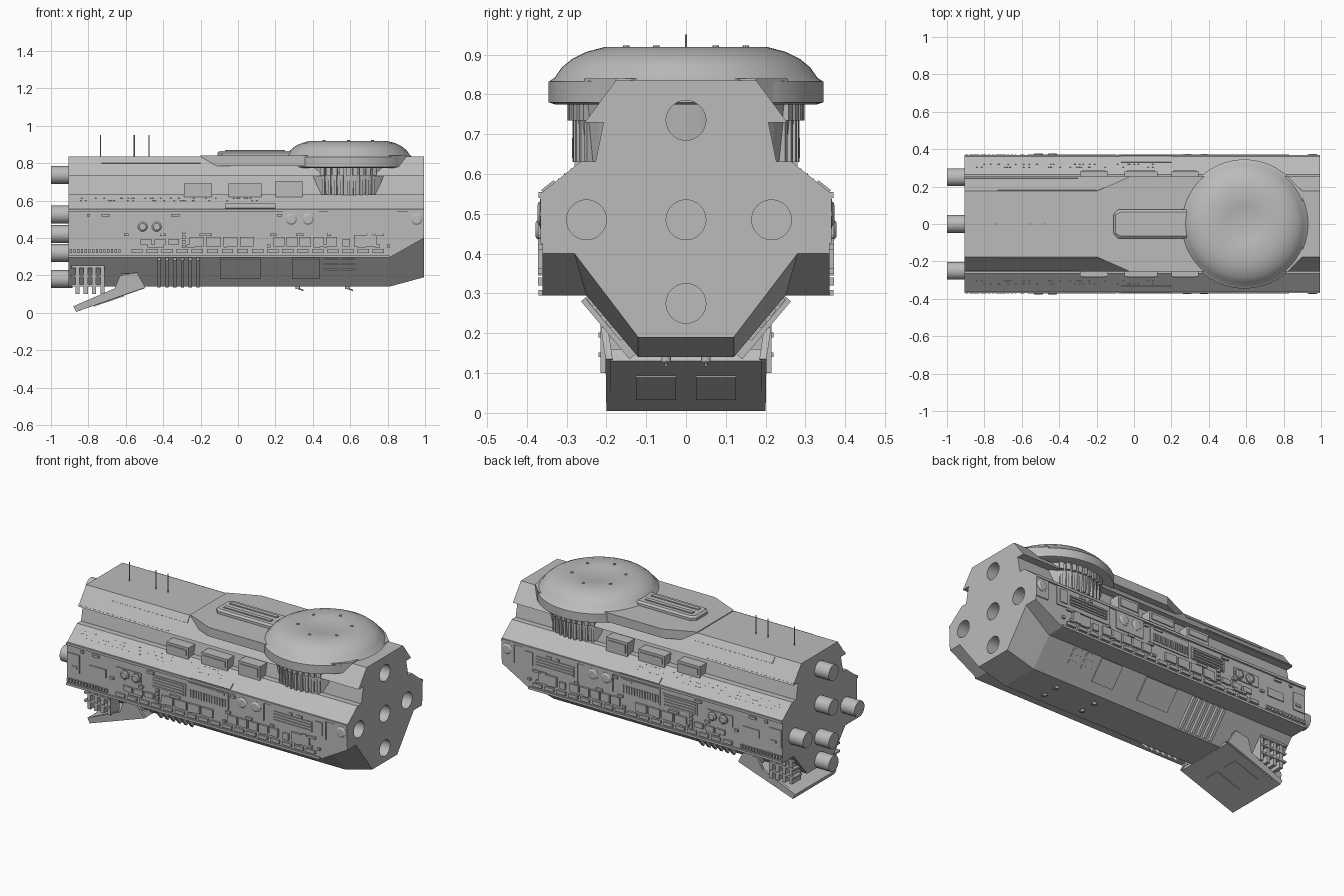
import bpy, bmesh, math, random
from mathutils import Matrix, Vector

random.seed(4)
cube = bpy.data.objects.get("Cube")
if cube:
    bpy.data.objects.remove(cube, do_unlink=True)

grey = bpy.data.materials.new("hull grey")
grey.use_nodes = True
COLOUR = (0.5, 0.5, 0.5, 1)
grey.diffuse_color = COLOUR
grey.node_tree.nodes["Principled BSDF"].inputs["Base Color"].default_value = COLOUR


def finish(name, bm, smooth=False):
    bmesh.ops.recalc_face_normals(bm, faces=bm.faces)
    mesh = bpy.data.meshes.new(name)
    bm.to_mesh(mesh)
    bm.free()
    mesh.materials.append(grey)
    if smooth:
        mesh.shade_smooth()
        mesh.set_sharp_from_angle(angle=math.radians(30))
    ob = bpy.data.objects.new(name, mesh)
    bpy.context.scene.collection.objects.link(ob)
    return ob


def add_loft(bm, rings):
    """Skin matching rings of points and cap both ends."""
    loops = [[bm.verts.new(p) for p in ring] for ring in rings]
    for a, b in zip(loops, loops[1:]):
        for i in range(len(a)):
            j = (i + 1) % len(a)
            bm.faces.new((a[i], a[j], b[j], b[i]))
    bm.faces.new(loops[0])
    bm.faces.new(loops[-1])


def add_cyl(bm, p, q, r, r2=None, n=24):
    p, q = Vector(p), Vector(q)
    m = Matrix.Translation((p + q) / 2) @ (q - p).to_track_quat("Z", "Y").to_matrix().to_4x4()
    bmesh.ops.create_cone(bm, cap_ends=True, segments=n, radius1=r,
                          radius2=r if r2 is None else r2, depth=(q - p).length, matrix=m)


def add_box(bm, x, y, z, frame=Matrix()):
    m = Matrix.Translation((sum(x) / 2, sum(y) / 2, sum(z) / 2))
    s = Matrix.Diagonal((x[1] - x[0], y[1] - y[0], z[1] - z[0], 1))
    bmesh.ops.create_cube(bm, size=1, matrix=frame @ m @ s)


def mirror(bm):
    geo = bmesh.ops.duplicate(bm, geom=bm.verts[:] + bm.edges[:] + bm.faces[:])["geom"]
    for v in geo:
        if isinstance(v, bmesh.types.BMVert):
            v.co.y *= -1


def surface(p, q):
    """Frame on a hull facet: x along the ship, y up the facet, z outward."""
    d = Vector((0, q[0] - p[0], q[1] - p[1])).normalized()
    n = Vector((0, d.z, -d.y))
    m = Matrix((Vector((1, 0, 0)), d, n)).transposed().to_4x4()
    return Matrix.Translation((0, p[0], p[1])) @ m


def plates(name, frame, items, depth):
    """Mirrored boxes on a facet, each given as x0, x1, v0, v1."""
    bm = bmesh.new()
    for x0, x1, v0, v1 in items:
        add_box(bm, (x0, x1), (v0, v1), (-0.012, depth), frame)
    mirror(bm)
    return finish(name, bm)


def row(x0, x1, count, fill, v0, v1):
    step = (x1 - x0) / count
    return [(x0 + i * step, x0 + (i + fill) * step, v0, v1) for i in range(count)]


# Hull: lofted section with grooves, and lower edges cut up towards the bow
REAR, BOW, WALL = -0.905, 0.995, 0.36
UPPER = [(WALL, 0.555), (0.264, 0.632), (0.227, 0.632), (0.207, 0.73), (0.254, 0.73), (0.176, 0.835)]
LOWER = [(0.12, 0.14), (0.25, 0.295), (WALL, 0.295)]
RAISED = [(0.12, 0.19), (0.28, 0.40), (WALL, 0.40)]


def section(x, low):
    half = low + UPPER
    return [(x, y, z) for y, z in half] + [(x, -y, z) for y, z in reversed(half)]


bm = bmesh.new()
add_loft(bm, [section(REAR, LOWER), section(0.81, LOWER), section(BOW, RAISED)])
hull = finish("hull", bm)

# Launch tubes bored into the bow
bm = bmesh.new()
for y, z in [(0, 0.735), (0, 0.485), (-0.25, 0.485), (0.215, 0.485), (0, 0.275)]:
    add_cyl(bm, (0.8, y, z), (1.1, y, z), 0.05, n=32)
cutter = finish("tube_cutter", bm)
cutter.hide_render = True
mod = hull.modifiers.new("tubes", "BOOLEAN")
mod.operation, mod.object, mod.solver = "DIFFERENCE", cutter, "EXACT"
bpy.context.view_layer.objects.active = hull
bpy.ops.object.modifier_apply(modifier="tubes")
bpy.data.objects.remove(cutter, do_unlink=True)

# Engine nozzles
bm = bmesh.new()
for y, z in [(0, 0.737), (0, 0.525), (0.25, 0.42), (-0.25, 0.42), (0, 0.32), (0, 0.18)]:
    add_cyl(bm, (-1, y, z), (REAR + 0.02, y, z), 0.048)
finish("engine_nozzles", bm, True)

# Deck platform under the dome
bm = bmesh.new()
outline = [(-0.2, 0.176), (-0.02, 0.255), (0.82, 0.255), (0.9, 0.176)]
outline += [(x, -y) for x, y in reversed(outline)]
add_loft(bm, [[(x, y, z) for x, y in outline] for z in (0.785, 0.84)])
finish("deck_platform", bm)

# Dome turned around its axis, with a ring of studs
CX = 0.59
bm = bmesh.new()
profile = [(0.33, 0.775), (0.345, 0.78), (0.345, 0.832), (0.33, 0.842), (0.312, 0.868),
           (0.285, 0.89), (0.25, 0.907), (0.205, 0.919), (0.11, 0.919), (0.1, 0.916)]
N = 64
add_loft(bm, [[(CX + r * math.cos(math.tau * i / N), r * math.sin(math.tau * i / N), z)
               for i in range(N)] for r, z in profile])
finish("dome", bm, True)
bm = bmesh.new()
for i in range(6):
    a = math.tau * (i + 0.5) / 6
    x, y = CX + 0.15 * math.cos(a), 0.15 * math.sin(a)
    add_cyl(bm, (x, y, 0.91), (x, y, 0.923), 0.008, n=8)
finish("dome_studs", bm)

# Fluted drum carrying the dome
bm = bmesh.new()
add_cyl(bm, (CX, 0, 0.625), (CX, 0, 0.78), 0.268, 0.286, 48)
for i in range(-4, 5):
    turn = Matrix.Translation((CX, 0, 0)) @ Matrix.Rotation(math.radians(90 + i * 7), 4, "Z")
    for flip in (Matrix(), Matrix.Rotation(math.pi, 4, "Z")):
        f = Matrix.Translation((CX, 0, 0)) @ flip @ Matrix.Translation((-CX, 0, 0)) @ turn
        add_box(bm, (0.25, 0.285), (-0.007, 0.007), (0.63, 0.74), f)
        add_box(bm, (0.25, 0.298), (-0.012, 0.012), (0.735, 0.78), f)
finish("dome_drum", bm)

# Raised spine running aft from the dome
bm = bmesh.new()


def spine_ring(z, inset):
    half = [(-0.11 + inset, 0.05), (-0.085 + inset, 0.077 - inset), (0.3, 0.077 - inset)]
    return [(x, y, z) for x, y in half + [(x, -y) for x, y in reversed(half)]]


add_loft(bm, [spine_ring(0.83, 0), spine_ring(0.855, 0), spine_ring(0.865, 0.012)])
for y in (-0.03, 0.03):
    add_box(bm, (-0.07, 0.25), (y - 0.012, y + 0.012), (0.86, 0.871))
finish("dome_spine", bm)

# Antennas
bm = bmesh.new()
for x in (-0.735, -0.555, -0.475):
    add_cyl(bm, (x, 0, 0.83), (x, 0, 0.95), 0.003, n=8)
finish("antennas", bm)

# Side wall panels: v is height above the lower edge of the wall
wall = surface((WALL, 0.295), (WALL, 0.555))
big = [(-0.33, -0.1, 0.14, 0.215), (-0.08, 0.19, 0.135, 0.235), (0.24, 0.43, 0.135, 0.255),
       (0.48, 0.85, 0.13, 0.25), (0.91, BOW, 0.13, 0.25), (-0.9, -0.82, 0.09, 0.2),
       (-0.75, -0.64, 0.11, 0.16), (-0.57, -0.4, 0.13, 0.2)]
plates("wall_panels", wall, big, 0.006)
plates("wall_edges", wall, [(REAR, BOW, 0.245, 0.26), (REAR, 0.81, 0, 0.014)], 0.01)
detail = row(-0.26, 0.1, 4, 0.85, 0.06, 0.11) + row(0.19, 0.54, 5, 0.85, 0.06, 0.11)
detail += row(-0.9, -0.62, 14, 0.6, 0.025, 0.045) + row(-0.57, 0.8, 17, 0.75, 0.025, 0.045)
detail += row(-0.07, 0.18, 14, 0.5, 0.15, 0.195) + row(-0.52, -0.3, 3, 0.8, 0.07, 0.1)
for k in range(4):
    v = 0.145 + k * 0.017
    detail += [(-0.32, -0.11, v, v + 0.009), (0.5, 0.76, v + 0.01, v + 0.02)]
detail += [(0.78, 0.83, 0.15, 0.23), (0.62, 0.74, 0.06, 0.12), (0.56, 0.6, 0.06, 0.1)]
detail += [(-0.3, -0.28, 0.05 + k * 0.025, 0.068 + k * 0.025) for k in range(4)]
for _ in range(30):
    x, v = random.uniform(-0.88, 0.8), random.choice((0.055, 0.115, 0.22))
    detail.append((x, x + random.uniform(0.015, 0.05), v, v + 0.014))
plates("wall_details", wall, detail, 0.012)

# Round ports in the side walls
bm = bmesh.new()
for x, z, r, y in [(-0.51, 0.46, 0.03, 0.378), (-0.435, 0.46, 0.03, 0.378),
                   (0.285, 0.5, 0.036, 0.373), (0.375, 0.5, 0.036, 0.373), (0.955, 0.5, 0.037, 0.373)]:
    add_cyl(bm, (x, 0.35, z), (x, y - 0.006, z), r)
    add_cyl(bm, (x, y - 0.006, z), (x, y, z), r * 0.85, r * 0.6)
mirror(bm)
finish("side_ports", bm, True)

# Shoulder plates and rows of tiny ports above the wall
shoulder = surface(UPPER[0], UPPER[1])
plates("shoulder_panel", shoulder, [(-0.07, 0.2, 0, 0.04)], 0.006)
dots = [(x, x + 0.008, v, v + 0.003) for v in (0.05, 0.07, 0.09)
        for x in (random.uniform(-0.88, 0.1) for _ in range(24))]
plates("shoulder_ports", shoulder, dots, 0.002)
plates("roof_strips", surface(UPPER[4], UPPER[5]),
       [(-0.73, -0.2, 0.085, 0.125), (REAR, -0.3, 0.01, 0.02)], 0.004)

# Lockers sitting in the side groove
bm = bmesh.new()
for x0, x1, z in [(-0.29, -0.14, 0.69), (-0.05, 0.125, 0.69), (0.2, 0.345, 0.705)]:
    add_box(bm, (x0, x1), (0.21, 0.28), (0.62, z))
    add_box(bm, (x0 + 0.012, x1 - 0.012), (0.25, 0.286), (0.64, z - 0.015))
mirror(bm)
finish("groove_lockers", bm)

# Lower slope: ribs, hatches and windows
slope = surface(LOWER[0], LOWER[1])
plates("belly_ribs", slope, row(-0.43, -0.18, 6, 0.4, 0.01, 0.2), 0.02)
plates("belly_hatches", slope, [(-0.095, 0.12, 0.06, 0.2), (0.29, 0.435, 0.06, 0.2)], 0.008)
plates("belly_windows", slope,
       [w for v in (0.1, 0.138, 0.172) for w in row(0.46, 0.64, 2, 0.85, v, v + 0.022)], 0.006)

# Small gun mounts under the belly
bm = bmesh.new()
for x in (0.32, 0.585):
    add_cyl(bm, (x, 0.05, 0.128), (x, 0.05, 0.145), 0.012, n=12)
    add_cyl(bm, (x, 0.05, 0.13), (x + 0.03, 0.05, 0.12), 0.004, n=8)
mirror(bm)
finish("belly_guns", bm)

# Tilted scoop under the stern: floor slab and two side walls
bm = bmesh.new()
floor = [(-0.88, 0.035), (-0.865, 0.005), (-0.5, 0.13), (-0.515, 0.16)]
add_loft(bm, [[(x, s * 0.19, z) for x, z in floor] for s in (-1, 1)])
side = [(-0.88, 0.035), (-0.865, 0.005), (-0.495, 0.135), (-0.54, 0.215), (-0.63, 0.2), (-0.66, 0.13)]
for s in (-1, 1):
    add_loft(bm, [[(x, s * (y + max(0, z - 0.12) * 0.15), z) for x, z in side] for y in (0.182, 0.2)])
finish("stern_scoop", bm)
tilt = surface((0, 0), (0, 1))
bm = bmesh.new()
pitch = Matrix.Translation((-0.865, 0, 0.005)) @ Matrix.Rotation(-math.atan2(0.125, 0.365), 4, "Y")
for s in (-1, 1):
    add_box(bm, (0.1, 0.27), (s * 0.075 - 0.05, s * 0.075 + 0.05), (-0.004, 0.004), pitch)
finish("scoop_hatches", bm)

# Braces between scoop and hull
bm = bmesh.new()
for i in range(4):
    x = -0.87 + i * 0.045
    add_box(bm, (x, x + 0.022), (0.13, 0.215), (0.1, 0.26))
for z in (0.14, 0.19, 0.24):
    add_box(bm, (-0.89, -0.72), (0.15, 0.22), (z, z + 0.012))
add_box(bm, (-0.62, -0.54), (0.12, 0.2), (0.14, 0.21))
mirror(bm)
finish("scoop_braces", bm)
